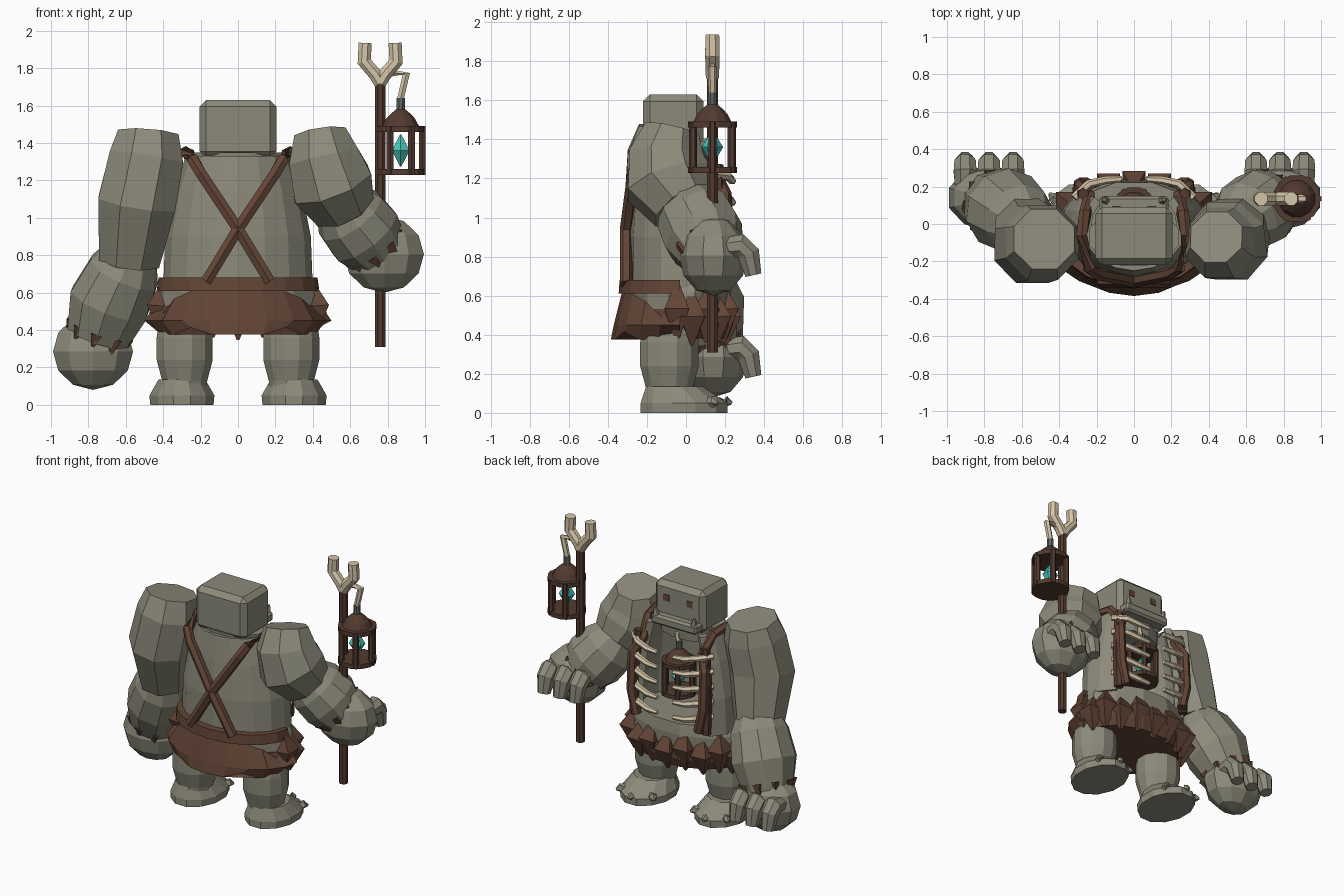
import bpy, bmesh
from math import sin, cos, pi, radians
from mathutils import Vector, Matrix

old = bpy.data.objects.get("Cube")
if old:
    bpy.data.objects.remove(old)


def material(name, r, g, b):
    m = bpy.data.materials.new(name)
    m.use_nodes = True
    m.diffuse_color = (r, g, b, 1)
    m.node_tree.nodes["Principled BSDF"].inputs["Base Color"].default_value = (r, g, b, 1)
    return m


STONE = material("stone", .265, .255, .195)
LEATHER = material("leather", .125, .06, .037)
WOOD = material("dark_wood", .085, .043, .029)
BONE = material("bone", .68, .57, .4)
CRYSTAL = material("teal_crystal", .07, .55, .5)
IRON = material("iron", .12, .13, .115)


def finish(name, bm, mat):
    bmesh.ops.recalc_face_normals(bm, faces=bm.faces)
    mesh = bpy.data.meshes.new(name)
    bm.to_mesh(mesh)
    bm.free()
    mesh.materials.append(mat)
    ob = bpy.data.objects.new(name, mesh)
    bpy.context.collection.objects.link(ob)
    return ob


def loft(name, rings, mat):
    """Skin a list of equal-length closed rings."""
    bm = bmesh.new()
    loops = [[bm.verts.new(p) for p in ring] for ring in rings]
    n = len(loops[0])
    for a, b in zip(loops, loops[1:]):
        for i in range(n):
            j = (i + 1) % n
            bm.faces.new((a[i], a[j], b[j], b[i]))
    bm.faces.new(loops[0])
    bm.faces.new(loops[-1])
    return finish(name, bm, mat)


def oval(cx, cy, z, rx, ry, n=12):
    return [(cx + rx * cos(2 * pi * (i + .5) / n), cy + ry * sin(2 * pi * (i + .5) / n), z)
            for i in range(n)]


def tube(name, pts, radii, mat, n=8):
    """Tapered limb, rod or strap along a path."""
    pts = [Vector(p) for p in pts]
    if not isinstance(radii, (list, tuple)):
        radii = [radii] * len(pts)
    rings = []
    for i, (p, r) in enumerate(zip(pts, radii)):
        d = (pts[min(i + 1, len(pts) - 1)] - pts[max(i - 1, 0)]).normalized()
        side = d.cross(Vector((0, 1, 0)))
        if side.length < .2:
            side = d.cross(Vector((0, 0, 1)))
        side.normalize()
        up = side.cross(d)
        rings.append([p + r * (side * cos(2 * pi * (k + .5) / n) + up * sin(2 * pi * (k + .5) / n))
                      for k in range(n)])
    return loft(name, rings, mat)


def ball(name, c, size, mat, u=10, v=6):
    bm = bmesh.new()
    bmesh.ops.create_uvsphere(bm, u_segments=u, v_segments=v, radius=1,
                              matrix=Matrix.Translation(c) @ Matrix.Diagonal((*size, 1)))
    return finish(name, bm, mat)


def box(name, c, size, mat, bevel=0):
    bm = bmesh.new()
    bmesh.ops.create_cube(bm, size=1, matrix=Matrix.Translation(c) @ Matrix.Diagonal((*size, 1)))
    if bevel:
        bmesh.ops.bevel(bm, geom=bm.edges[:], offset=bevel, segments=1, affect='EDGES')
    return finish(name, bm, mat)


# Torso: a shell wrapped round the back, open at the ribs
def shell(z, rx, ry, cy):
    arc = [radians(140 + 260 * i / 12) for i in range(13)]
    return ([(rx * cos(a), cy + ry * sin(a), z) for a in arc] +
            [(.82 * rx * cos(a), cy + .82 * ry * sin(a), z) for a in reversed(arc)])


loft("torso_shell", [shell(.64, .4, .28, -.01), shell(.9, .39, .28, -.01),
                     shell(1.15, .34, .26, -.01), shell(1.33, .28, .24, -.01)], STONE)
loft("pelvis", [oval(0, -.02, .4, .36, .23), oval(0, -.02, .5, .43, .25),
                oval(0, -.02, .62, .42, .26), oval(0, -.02, .7, .38, .25)], STONE)
loft("neck_plate", [oval(0, -.07, 1.24, .24, .15), oval(0, -.07, 1.35, .25, .16)], STONE)

# Head
box("head", (0, -.065, 1.475), (.41, .31, .31), STONE, .035)
box("jaw", (0, .08, 1.37), (.37, .14, .07), STONE, .015)
for s in (-1, 1):
    box("eye", (s * .095, .091, 1.52), (.045, .009, .045), LEATHER)
    tube("tusk", [(s * .15, .125, 1.39), (s * .16, .13, 1.45)], [.026, .01], STONE, 5)


# Belt and skirt: a faceted flap behind, notched at the hips, ragged spikes in front
def back_arc(z, rx, ry, shift, count=10):
    """Half ring round the back; shift moves each point up or down."""
    arc = [pi + pi * i / count for i in range(count + 1)]
    return [(rx * cos(a), -.03 + ry * sin(a), z + shift(i)) for i, a in enumerate(arc)]


def level(i):
    return 0


def notch(i):
    return -.12 if i in (1, 9) else -.04 if i in (0, 2, 8, 10) else 0


def jag(i):
    return .04 if i in (0, 3, 7, 10) else 0


loft("belt", [back_arc(.61, .435, .315, level), back_arc(.68, .425, .31, level)], LEATHER)
loft("skirt_flap", [back_arc(.61, .42, .3, notch), back_arc(.45, .5, .34, level),
                    back_arc(.375, .43, .355, jag)], LEATHER)
loft("skirt_lining", [oval(0, -.03, .38, .38, .25), oval(0, -.03, .45, .43, .28),
                      oval(0, -.02, .53, .43, .27)], LEATHER)
for i in range(11):
    a = radians(-4 + 188 * i / 10)
    d = Vector((cos(a), sin(a), 0))
    c = Vector((.39 * cos(a), -.03 + .215 * sin(a), 0))
    drop = .04 * (i % 2)
    tube("skirt_spike", [c + Vector((0, 0, .67 - drop)), c + d * .035 + Vector((0, 0, .53 - drop)),
                         c + d * .02 + Vector((0, 0, .36 - drop / 3))], [.012, .088, .01], LEATHER, 4)

# Ribs, posts and crossed straps
for s in (-1, 1):
    for k in range(5):
        z = .75 + k * .11
        tube("rib", [(s * .32, .14, z + .03), (s * .24, .215, z + .02), (s * .15, .235, z),
                     (s * .065, .24, z - .005)], [.022, .023, .021, .016], BONE, 6)
    tube("rib_post", [(s * .29, .18, .66), (s * .3, .18, .95), (s * .27, .16, 1.27)], .032, WOOD, 6)
    tube("strap", [(-s * .17, -.305, .66), (0, -.305, .94), (s * .2, -.265, 1.24), (s * .24, -.24, 1.31),
                   (s * .28, -.06, 1.35), (s * .26, .06, 1.34), (s * .24, .15, 1.22),
                   (s * .29, .2, 1.12), (s * .29, .215, .85), (s * .25, .215, .68)], .034, LEATHER, 6)


# Arms
def arm(side, upper, upper_r, fore, fore_r, fist):
    tube(side + "_upper_arm", upper, upper_r, STONE, 8)
    tube(side + "_forearm", fore, fore_r, STONE, 10)
    ball(side + "_fist", fist, (.225, .175, .205), STONE)
    # Ragged cuff round the wrist
    axis = (Vector(fore[-1]) - Vector(fore[-2])).normalized()
    u = axis.orthogonal().normalized()
    v = axis.cross(u)
    for i in range(9):
        a = 2 * pi * i / 9
        p = Vector(fore[-1]) + (u * cos(a) + v * sin(a)) * fore_r[-1] * .9
        tube(side + "_cuff_tatter", [p - axis * .05, p + axis * (.02 + .02 * (i % 2))],
             [.045, .012], LEATHER, 4)
    x, y, z = fist
    for k in (-1, 0, 1):
        fx = x + k * .128
        tube(side + "_finger", [(fx, y + .06, z + .04), (fx, y + .14, z + .05),
                                (fx, y + .18, z + .01), (fx, y + .205, z - .1)],
             [.058, .066, .062, .045], STONE, 8)


arm("right", [(-.48, -.08, 1.45), (-.49, -.1, 1.32), (-.54, -.11, 1.08), (-.58, -.02, .77)],
    [.175, .215, .225, .175],
    [(-.565, -.02, .82), (-.61, .02, .71), (-.69, .08, .54), (-.75, .12, .36)],
    [.14, .2, .225, .175], (-.775, .14, .285))
arm("left", [(.44, -.07, 1.45), (.46, -.1, 1.32), (.5, -.09, 1.18), (.56, -.01, 1.06)],
    [.15, .205, .235, .18],
    [(.54, -.01, 1.1), (.6, .04, 1.01), (.68, .09, .91), (.75, .13, .82)],
    [.14, .2, .21, .17], (.78, .14, .805))

# Legs and clawed feet
for s, side in ((-1, "right"), (1, "left")):
    loft(side + "_leg", [oval(s * .285, -.085, z, r, r) for z, r in
                         ((.08, .12), (.13, .125), (.24, .155), (.36, .155), (.46, .14))], STONE)
    loft(side + "_foot", [oval(s * .3, cy, z, rx, ry) for z, rx, ry, cy in
                          ((0, .175, .23, -.01), (.05, .18, .23, -.01), (.135, .13, .15, -.06))], STONE)
    for a in (45, 90, 135):
        c, d = Vector((s * .3, -.01, .05)), Vector((cos(radians(a)), sin(radians(a)), 0))
        base = c + Vector((.16 * d.x, .19 * d.y, 0))
        tube(side + "_claw", [base, base + d * .03 + Vector((0, 0, .01)), base + d * .055],
             [.035, .028, .008], STONE, 5)


# Caged crystal lantern, reused on the staff and inside the chest
def lantern(name, x, y, z, k):
    def disc(part, *levels):
        loft(name + part, [oval(x, y, z + k * h, k * r, k * r) for h, r in levels], WOOD)
    disc("_base", (-.132, .13), (-.1, .13))
    disc("_rim", (.1, .13), (.132, .13))
    disc("_dome", (.132, .1), (.17, .08), (.2, .05), (.22, .025))
    for i in range(6):
        px, py = x + k * .115 * cos(pi * i / 3), y + k * .115 * sin(pi * i / 3)
        tube(name + "_bar", [(px, py, z - k * .13), (px, py, z + k * .13)], k * .021, WOOD, 6)
    loft(name + "_crystal", [oval(x, y, z + k * h, k * r, k * r, 6) for h, r in
                             ((-.085, .004), (0, .055), (.085, .004))], CRYSTAL)
    tube(name + "_ring", [(x, y, z + k * .21), (x, y, z + k * .28)], k * .024, IRON, 8)


lantern("staff_lantern", .87, .135, 1.36, 1)
lantern("chest_lantern", 0, .08, .97, .92)
tube("chest_hook", [(0, .08, 1.2), (.02, .08, 1.27), (0, -.02, 1.31)], .018, BONE, 6)

# Staff with forked bone head and lantern hook
tube("staff", [(.76, .135, .31), (.76, .135, 1.75)], .031, WOOD, 8)
for s in (-1, 1):
    tube("staff_fork", [(.76, .135, 1.72), (.76 + s * .025, .135, 1.765), (.76 + s * .085, .135, 1.835),
                        (.76 + s * .08, .135, 1.935)], [.036, .038, .04, .038], BONE, 8)
tube("lantern_hook", [(.77, .135, 1.75), (.83, .135, 1.775), (.9, .135, 1.77), (.865, .135, 1.62)],
     [.016, .019, .023, .02], BONE, 6)
